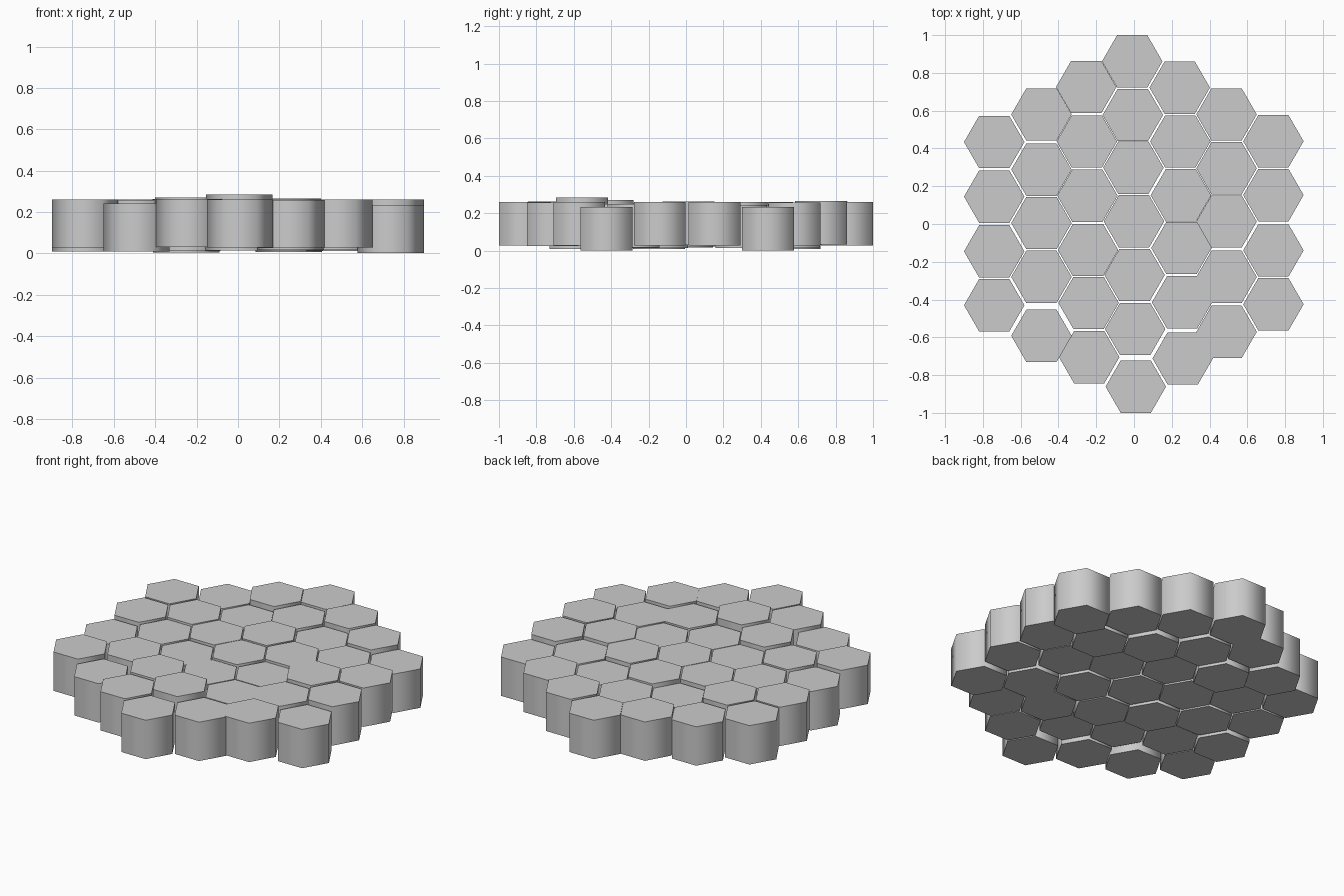
import bpy, math

R = 0.16      # tile corner radius
H = 0.232     # tile thickness

# Each column: x, then (y offset, top height) from back to front
columns = [
    (-0.74, [(0.434, .26), (0.145, .26), (-0.145, .242), (-0.43, .26)]),
    (-0.49, [(0.58, .242), (0.288, .26), (0.005, .25), (-0.28, .255), (-0.592, .242)]),
    (-0.245, [(0.725, .263), (0.437, .236), (0.15, .255), (-0.138, .245), (-0.418, .27), (-0.705, .263)]),
    (0.0, [(0.861, .26), (0.577, .25), (0.298, .26), (0.014, .255), (-0.27, .246), (-0.556, .284), (-0.861, .26)]),
    (0.25, [(0.722, .265), (0.437, .24), (0.152, .26), (-0.127, .246), (-0.415, .25), (-0.712, .258)]),
    (0.49, [(0.58, .258), (0.295, .245), (0.013, .262), (-0.28, .25), (-0.571, .26)]),
    (0.738, [(0.438, .234), (0.153, .26), (-0.14, .26), (-0.425, .234)]),
]


def hex_tile(name, x, y, top):
    bpy.ops.mesh.primitive_cylinder_add(
        vertices=6, radius=R, depth=H, location=(x, y, top - H / 2),
        rotation=(0, 0, math.radians(30)))
    tile = bpy.context.object
    tile.name = name
    bpy.ops.object.transform_apply(location=False, rotation=True, scale=False)
    # smooth around the sides, sharp at the caps
    bpy.ops.object.shade_smooth_by_angle(angle=math.radians(65))


# Honeycomb of loosely levelled tiles
for c, (x, tiles) in enumerate(columns):
    for r, (y, top) in enumerate(tiles):
        # tiles drift slightly to the right toward the front in the middle columns
        drift = -0.011 * y if abs(x) < 0.3 else 0.0
        hex_tile(f"hex_tile_{c}_{r}", x + drift, y, max(top, H))
